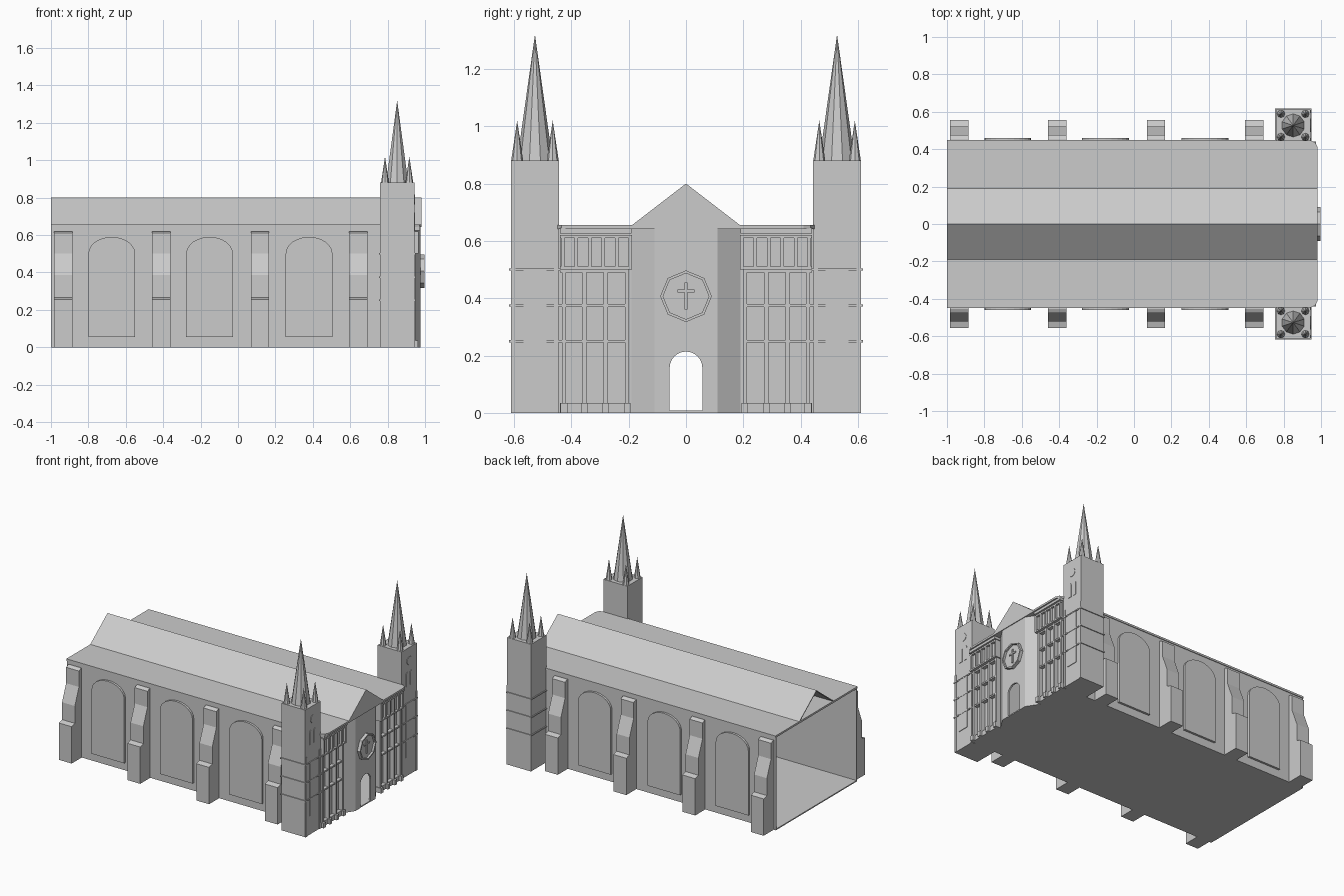
import bpy, bmesh, math

if "Cube" in bpy.data.objects:
    bpy.data.objects.remove(bpy.data.objects["Cube"])

def prism(name, pts, axis, a, b, caps=True):
    """Extrude a 2D outline along an axis (x: pts=yz, y: pts=xz, z: pts=xy)."""
    def v(p, t):
        return {'x': (t, p[0], p[1]), 'y': (p[0], t, p[1]), 'z': (p[0], p[1], t)}[axis]
    bm = bmesh.new()
    lo = [bm.verts.new(v(p, a)) for p in pts]
    hi = [bm.verts.new(v(p, b)) for p in pts]
    n = len(pts)
    for i in range(n):
        bm.faces.new((lo[i], lo[(i + 1) % n], hi[(i + 1) % n], hi[i]))
    if caps:
        bm.faces.new(lo[::-1])
        bm.faces.new(hi)
    bmesh.ops.recalc_face_normals(bm, faces=bm.faces)
    me = bpy.data.meshes.new(name)
    bm.to_mesh(me)
    bm.free()
    ob = bpy.data.objects.new(name, me)
    bpy.context.collection.objects.link(ob)
    return ob

def box(name, x0, x1, y0, y1, z0, z1):
    return prism(name, [(x0, y0), (x1, y0), (x1, y1), (x0, y1)], 'z', z0, z1)

def arch(c, half, z0, spring, rise, n=12):
    """Round-topped outline, starting bottom right."""
    top = [(c + half * math.cos(math.pi * i / n), spring + rise * math.sin(math.pi * i / n))
           for i in range(n + 1)]
    return [(c + half, z0)] + top + [(c - half, z0)]

def cone(name, x, y, z0, z1, r, sides):
    bpy.ops.mesh.primitive_cone_add(vertices=sides, radius1=r, radius2=0, depth=z1 - z0,
                                    location=(x, y, (z0 + z1) / 2))
    bpy.context.object.name = name

def mirrored(pts):
    return pts + [(x, -y) for x, y in reversed(pts)]

# Floor, flat roof and raised gable roof, open at the rear end
prism("floor", mirrored([(-1, .445), (.92, .445), (.92, .19), (.975, .11)]), 'z', 0, .008)
prism("flat_roof", mirrored([(-1, .45), (.94, .45), (.97, .435), (.982, .41)]), 'z', .642, .655)
for s in (-1, 1):
    prism("gable_slope", [(s * .195, .65), (0, .8), (0, .793), (s * .186, .65)], 'x', -1, .982)
prism("front_gable", [(-.19, .65), (.19, .65), (0, .798)], 'x', .97, .982)

# Long side walls with buttresses and blind arched windows
butt = [(.44, 0), (.555, 0), (.555, .255), (.52, .265), (.52, .385), (.475, .5),
        (.475, .61), (.455, .62), (.44, .62)]
for s in (-1, 1):
    box("side_wall", -1, .92, s * .437, s * .445, 0, .645)
    for x in (-.935, -.41, .118, .643):
        prism("buttress", [(s * y, z) for y, z in butt], 'x', x - .049, x + .049)
    for x in (-.675, -.152, .38):
        prism("arched_window", arch(x, .125, .055, .5, .09), 'y', s * .44, s * .46)

# Central facade with an open arched doorway and angled flanks
prism("facade_centre", [(-.11, 0), (-.11, .645), (.11, .645), (.11, 0)]
      + arch(0, .057, 0, .157, .057), 'x', .965, .977)
for s in (-1, 1):
    prism("facade_flank", [(.977, s * .11), (.925, s * .19), (.915, s * .19), (.965, s * .11)],
          'z', 0, .645)

# Eight-sided rose window with rim and bars
def octagon(r):
    return [(r * math.sin(i * math.pi / 4), .407 + r * math.cos(i * math.pi / 4)) for i in range(8)]
prism("rose_window", octagon(.08), 'x', .97, .984)
outer, inner = octagon(.09), octagon(.08)
for i in range(8):
    j = (i + 1) % 8
    prism("rose_rim", [outer[i], outer[j], inner[j], inner[i]], 'x', .97, .998)
box("rose_bar", .98, .99, -.005, .005, .36, .455)
box("rose_bar", .98, .99, -.03, .03, .42, .43)

# Facade wings: wall, slender columns, string courses and balustrade
for s in (-1, 1):
    def wing(name, x0, x1, y0, y1, z0, z1):
        box(name, x0, x1, s * y0, s * y1, z0, z1)
    wing("wing_wall", .91, .92, .19, .445, 0, .645)
    wing("wing_plinth", .92, .945, .2, .44, 0, .035)
    for y in (.205, .28, .355, .425):
        wing("wing_column", .92, .95, y - .007, y + .007, 0, .5)
        wing("column_foot", .92, .962, y - .012, y + .012, 0, .035)
    for z in (.25, .375, .495):
        wing("string_course", .92, .945, .2, .44, z - .005, z + .005)
    wing("balustrade_back", .92, .95, .19, .44, .5, .62)
    for i in range(6):
        y = .195 + i * .047
        wing("balustrade_post", .95, .965, y - .006, y + .006, .5, .62)
    for z in (.5, .61):
        wing("balustrade_rail", .95, .965, .19, .44, z, z + .01)
    wing("cornice", .92, .972, .19, .44, .625, .645)

# Corner towers with bands, windows, spire and four pinnacles
for s in (-1, 1):
    cy = s * .527
    box("tower", .76, .943, cy - .084, cy + .084, 0, .88)
    for z in (.25, .375, .5):
        box("tower_band", .754, .949, cy - .09, cy + .09, z - .004, z + .004)
    box("tower_panel", .94, .947, cy - .04, cy + .04, .13, .5)
    for d in (-.075, .075):
        box("tower_strip", .94, .947, cy + d - .008, cy + d + .008, 0, .55)
    for d in (-.022, .022):
        prism("belfry_window", arch(cy + d, .014, .62, .7, .02, 6), 'x', .94, .946)
    prism("belfry_roundel", [(cy + .028 * math.cos(i * math.pi / 6),
                              .79 + .028 * math.sin(i * math.pi / 6)) for i in range(12)],
          'x', .94, .946)
    cone("spire", .851, cy, .88, 1.32, .062, 10)
    for dx in (-.065, .065):
        for dy in (-.062, .062):
            cone("pinnacle", .851 + dx, cy + dy, .88, 1.02, .021, 8)
